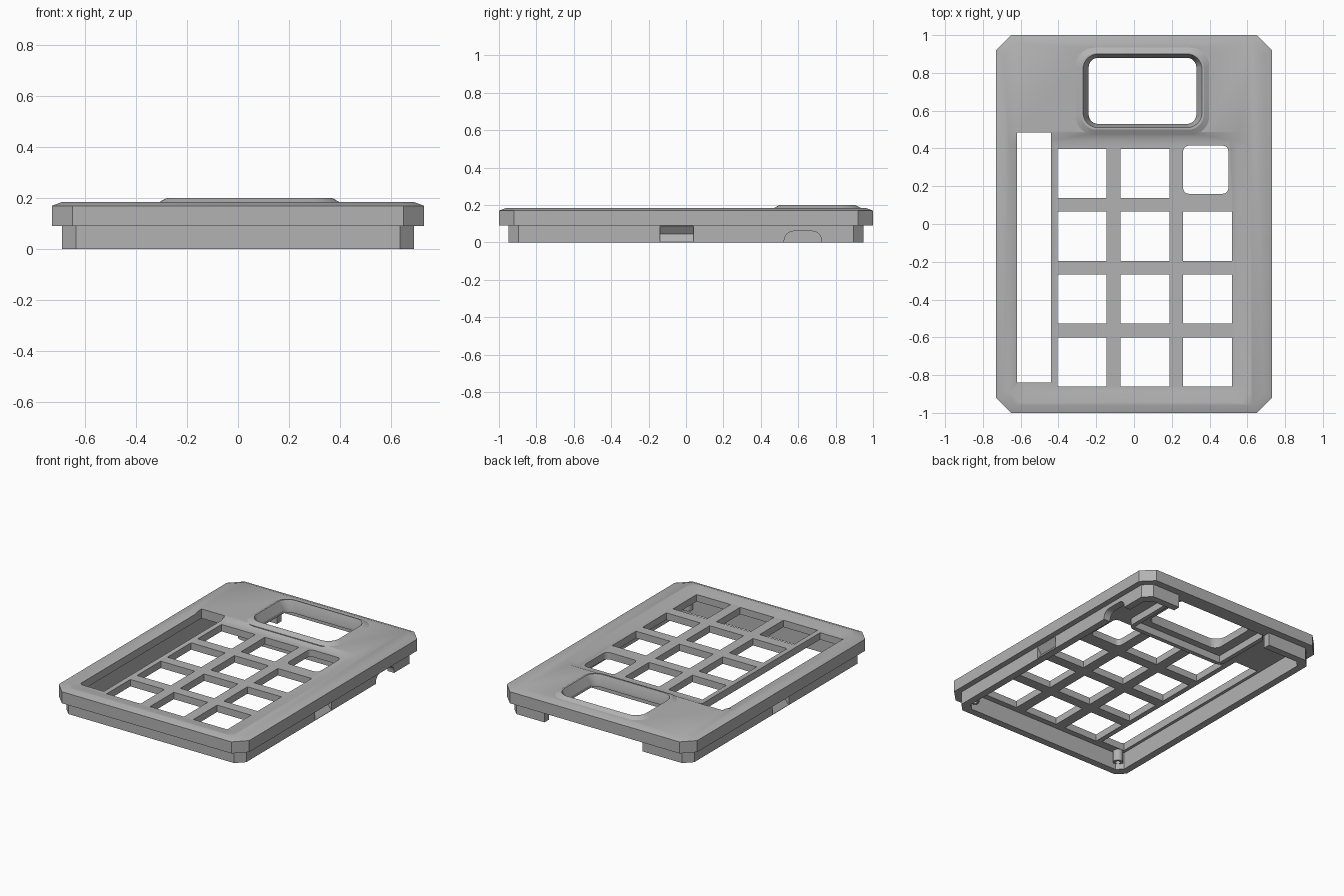
import bpy, bmesh, math

if "Cube" in bpy.data.objects:
    bpy.data.objects.remove(bpy.data.objects["Cube"], do_unlink=True)

grey = bpy.data.materials.new("plain grey")
grey.use_nodes = True
colour = (0.45, 0.45, 0.45, 1)
grey.diffuse_color = colour
grey.node_tree.nodes["Principled BSDF"].inputs["Base Color"].default_value = colour


def outline(x0, x1, y0, y1, r=0.0, steps=1):
    """Rectangle with chamfered (1 step) or rounded corners."""
    if r == 0:
        return [(x0, y0), (x1, y0), (x1, y1), (x0, y1)]
    corners = [(x1 - r, y1 - r), (x0 + r, y1 - r), (x0 + r, y0 + r), (x1 - r, y0 + r)]
    pts = []
    for q, (cx, cy) in enumerate(corners):
        for i in range(steps + 1):
            a = math.pi / 2 * (q + i / steps)
            pts.append((cx + r * math.cos(a), cy + r * math.sin(a)))
    return pts


def circle(x, y, r):
    return outline(x - r, x + r, y - r, y + r, r * 0.999, 6)


def loft(name, levels):
    """Closed solid through (outline, z) levels."""
    bm = bmesh.new()
    rings = [[bm.verts.new((x, y, z)) for x, y in pts] for pts, z in levels]
    n = len(rings[0])
    for a, b in zip(rings, rings[1:]):
        for i in range(n):
            j = (i + 1) % n
            bm.faces.new((a[i], a[j], b[j], b[i]))
    bm.faces.new(rings[0][::-1])
    bm.faces.new(rings[-1])
    bmesh.ops.recalc_face_normals(bm, faces=bm.faces[:])
    mesh = bpy.data.meshes.new(name)
    bm.to_mesh(mesh)
    bm.free()
    mesh.materials.append(grey)
    obj = bpy.data.objects.new(name, mesh)
    bpy.context.collection.objects.link(obj)
    return obj


def prism(name, pts, z0, z1):
    return loft(name, [(pts, z0), (pts, z1)])


def combine(target, tool, operation="DIFFERENCE"):
    mod = target.modifiers.new("combine", "BOOLEAN")
    mod.object, mod.operation, mod.solver = tool, operation, "EXACT"
    bpy.context.view_layer.objects.active = target
    bpy.ops.object.modifier_apply(modifier=mod.name)
    bpy.data.objects.remove(tool, do_unlink=True)


# Case: narrow skirt, wider lip, bevelled top edge
skirt = outline(-0.69, 0.69, -0.95, 0.95, 0.055)
lip = outline(-0.73, 0.73, -1, 1, 0.08)
top = outline(-0.69, 0.69, -0.96, 0.96, 0.065)
case = loft("case_shell", [(skirt, 0), (skirt, 0.09), (lip, 0.09), (lip, 0.17), (top, 0.185)])
combine(case, prism("cavity", outline(-0.64, 0.64, -0.9, 0.9, 0.04), -0.1, 0.12))

# Shallow dish around the keys
combine(case, loft("dish", [
    (outline(-0.6, 0.55, -0.88, 0.445, 0.04), 0.168),
    (outline(-0.66, 0.62, -0.945, 0.485, 0.06), 0.185),
    (outline(-0.66, 0.62, -0.945, 0.485, 0.06), 0.25)]))

# Raised screen bezel and its tapered window
combine(case, loft("bezel", [
    (outline(-0.31, 0.40, 0.47, 0.935, 0.1, 8), 0.15),
    (outline(-0.31, 0.40, 0.47, 0.935, 0.1, 8), 0.184),
    (outline(-0.28, 0.37, 0.5, 0.905, 0.08, 8), 0.2)]), "UNION")
combine(case, loft("window", [
    (outline(-0.24, 0.33, 0.53, 0.88, 0.05, 8), 0.05),
    (outline(-0.24, 0.33, 0.53, 0.88, 0.05, 8), 0.14),
    (outline(-0.27, 0.36, 0.51, 0.9, 0.08, 8), 0.2),
    (outline(-0.27, 0.36, 0.51, 0.9, 0.08, 8), 0.25)]))

# Key openings: three columns, four rows, the last one rounded
for col in range(3):
    for row in range(4):
        x, y = -0.405 + 0.3325 * col, -0.86 + 0.3325 * row
        pts = outline(x, x + 0.26, y, y + 0.26)
        if col == 2 and row == 3:
            pts = outline(0.26, 0.5, 0.16, 0.415, 0.03, 4)
        combine(case, prism("key_opening", pts, 0.05, 0.3))

# Long slot beside the keys
combine(case, prism("slot", outline(-0.62, -0.44, -0.84, 0.485), 0.05, 0.3))

# Connector gap in the back skirt
combine(case, prism("back_gap", outline(-0.33, 0.42, 0.85, 1.05), -0.1, 0.09))

# Rounded cable arch in the left skirt
arch = prism("arch", outline(-0.06, 0.1, 0.525, 0.725, 0.05, 6), 0.6, 0.8)
arch.rotation_euler = (0, math.pi / 2, 0)
combine(case, arch)

# V-shaped snap grooves on both long sides
for side in (-1, 1):
    groove = loft("groove", [
        ([(side * 0.70, y), (side * 0.70, y + 0.18), (side * d, y + 0.18), (side * d, y)], z)
        for y, d, z in ((-0.14, 0.689, 0.002), (-0.14, 0.655, 0.045), (-0.14, 0.689, 0.089))])
    combine(case, groove)

# Screen holder walls under the window
holder = prism("screen_holder", outline(-0.34, 0.43, 0.45, 0.91, 0.05, 4), 0.07, 0.13)
combine(holder, prism("holder_inside", outline(-0.31, 0.40, 0.48, 1.0), 0, 0.2))

# Screw posts in the front corners
posts = []
for side, label in ((-1, "right"), (1, "left")):
    post = prism(label + "_screw_post", circle(side * 0.6, -0.875, 0.033), 0.04, 0.13)
    combine(post, prism("bore", circle(side * 0.6, -0.875, 0.018), 0, 0.11))
    posts.append(post)

# Smooth the rounded corners, keep edges sharp
bpy.ops.object.select_all(action="DESELECT")
for obj in [case, holder] + posts:
    obj.select_set(True)
bpy.context.view_layer.objects.active = case
bpy.ops.object.shade_smooth_by_angle(angle=math.radians(25))
